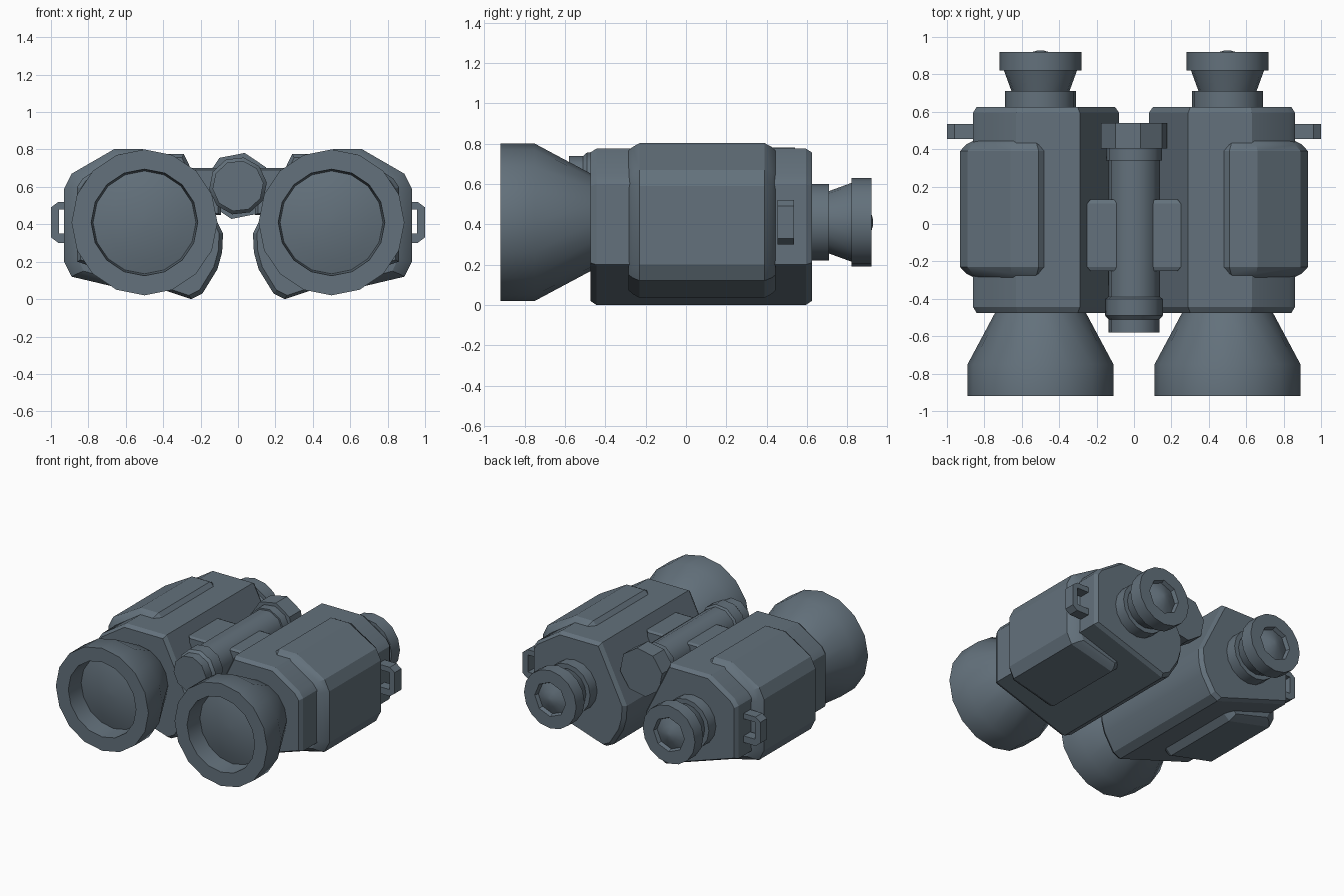
import bpy, bmesh, math

cube = bpy.data.objects.get("Cube")
if cube:
    bpy.data.objects.remove(cube)

slate = bpy.data.materials.new("slate_grey")
COLOUR = (0.125, 0.165, 0.20, 1)
slate.diffuse_color = COLOUR
slate.use_nodes = True
slate.node_tree.nodes["Principled BSDF"].inputs["Base Color"].default_value = COLOUR


def loft(name, sections, smooth=30):
    """Closed skin through rings of (x, y, z) points."""
    bm = bmesh.new()
    rings = [[bm.verts.new(p) for p in ring] for ring in sections]
    n = len(rings[0])
    for a, b in zip(rings, rings[1:]):
        for i in range(n):
            j = (i + 1) % n
            bm.faces.new((a[i], a[j], b[j], b[i]))
    bm.faces.new(rings[0])
    bm.faces.new(rings[-1])
    bmesh.ops.recalc_face_normals(bm, faces=bm.faces)
    mesh = bpy.data.meshes.new(name)
    bm.to_mesh(mesh)
    bm.free()
    mesh.materials.append(slate)
    ob = bpy.data.objects.new(name, mesh)
    bpy.context.collection.objects.link(ob)
    bpy.ops.object.select_all(action='DESELECT')
    ob.select_set(True)
    bpy.context.view_layer.objects.active = ob
    bpy.ops.object.shade_smooth_by_angle(angle=math.radians(smooth))
    return ob


def lathe(name, profile, cx, cz, sides=16, turn=0.0, smooth=30):
    """Turned part along y; profile holds (y, radius[, flatten odd corners])."""
    sections = []
    for y, r, *flat in profile:
        ring = []
        for i in range(sides):
            a = turn + math.tau * i / sides
            k = math.cos(math.tau / sides) if flat and i % 2 else 1
            ring.append((cx + r * k * math.sin(a), y, cz + r * k * math.cos(a)))
        sections.append(ring)
    return loft(name, sections, smooth)


def shell(name, outline, steps, side, centre):
    """Outline in x/z carried along y; steps hold (y, x scale, z scale)."""
    cx, cz = centre
    return loft(name, [[(side * (cx + (x - cx) * sx), y, cz + (z - cz) * sz)
                        for x, z in outline] for y, sx, sz in steps], 24)


AXIS_X, AXIS_Z = 0.5, 0.41

# Cross-sections of the prism housing, grip pad and strap lug
housing = [(0.29, 0.775), (0.63, 0.775), (0.83, 0.645), (0.86, 0.60),
           (0.86, 0.20), (0.25, 0.0), (0.19, 0.03), (0.11, 0.16),
           (0.085, 0.25), (0.08, 0.35)]
pad = [(0.47, 0.765), (0.51, 0.803), (0.66, 0.803), (0.89, 0.67), (0.93, 0.59),
       (0.93, 0.20), (0.89, 0.12), (0.53, 0.035), (0.48, 0.08)]
lug = [(0.84, 0.30), (0.96, 0.30), (1.0, 0.33), (1.0, 0.49), (0.96, 0.52),
       (0.84, 0.52), (0.84, 0.48), (0.957, 0.48), (0.957, 0.35), (0.84, 0.35)]

# Objective barrel with recessed domed lens
barrel = [(-0.46, 0.235), (-0.75, 0.39), (-0.92, 0.39), (-0.92, 0.285),
          (-0.78, 0.275), (-0.80, 0.20), (-0.815, 0.10), (-0.82, 0.02)]
# Eyepiece with flared cup and small faceted lens
eyepiece = [(0.60, 0.19), (0.71, 0.19), (0.71, 0.155), (0.82, 0.195),
            (0.82, 0.22), (0.92, 0.22), (0.92, 0.13, True),
            (0.89, 0.12, True), (0.915, 0.06, True), (0.928, 0.015, True)]

for side, label in ((1, "left"), (-1, "right")):
    shell(label + "_housing", housing,
          [(-0.475, 0.95, 0.95), (-0.445, 1, 1), (0.595, 1, 1), (0.625, 0.95, 0.95)],
          side, (0.5, 0.4))
    shell(label + "_grip_pad", pad,
          [(-0.285, 0.78, 0.9), (-0.265, 0.9, 0.95), (-0.23, 1, 1),
           (0.39, 1, 1), (0.425, 0.9, 0.95), (0.445, 0.78, 0.9)],
          side, (0.6, 0.42))
    shell(label + "_strap_lug", lug, [(0.455, 1, 1), (0.535, 1, 1)], side, (0, 0))
    lathe(label + "_objective", barrel, side * AXIS_X, AXIS_Z)
    lathe(label + "_eyepiece", eyepiece, side * AXIS_X, AXIS_Z)

    # Hinge arm joining housing to the central shaft
    arm = [(0.09, 0.45), (0.09, 0.70), (0.25, 0.70), (0.25, 0.45)]
    shell(label + "_hinge_arm", arm,
          [(-0.25, 0.8, 0.93), (-0.23, 1, 1), (0.11, 1, 1), (0.13, 0.8, 0.93)],
          side, (0.17, 0.57))

# Central hinge shaft with collars, and the focus knob
shaft = [(-0.58, 0.137), (-0.51, 0.137), (-0.49, 0.155), (-0.40, 0.155),
         (-0.39, 0.14), (0.34, 0.14), (0.34, 0.152), (0.41, 0.152)]
lathe("hinge_shaft", shaft, 0, 0.605, sides=10, turn=0.2, smooth=40)
lathe("focus_knob", [(0.405, 0.18), (0.54, 0.18)], 0, 0.605, sides=8, turn=0.2)
